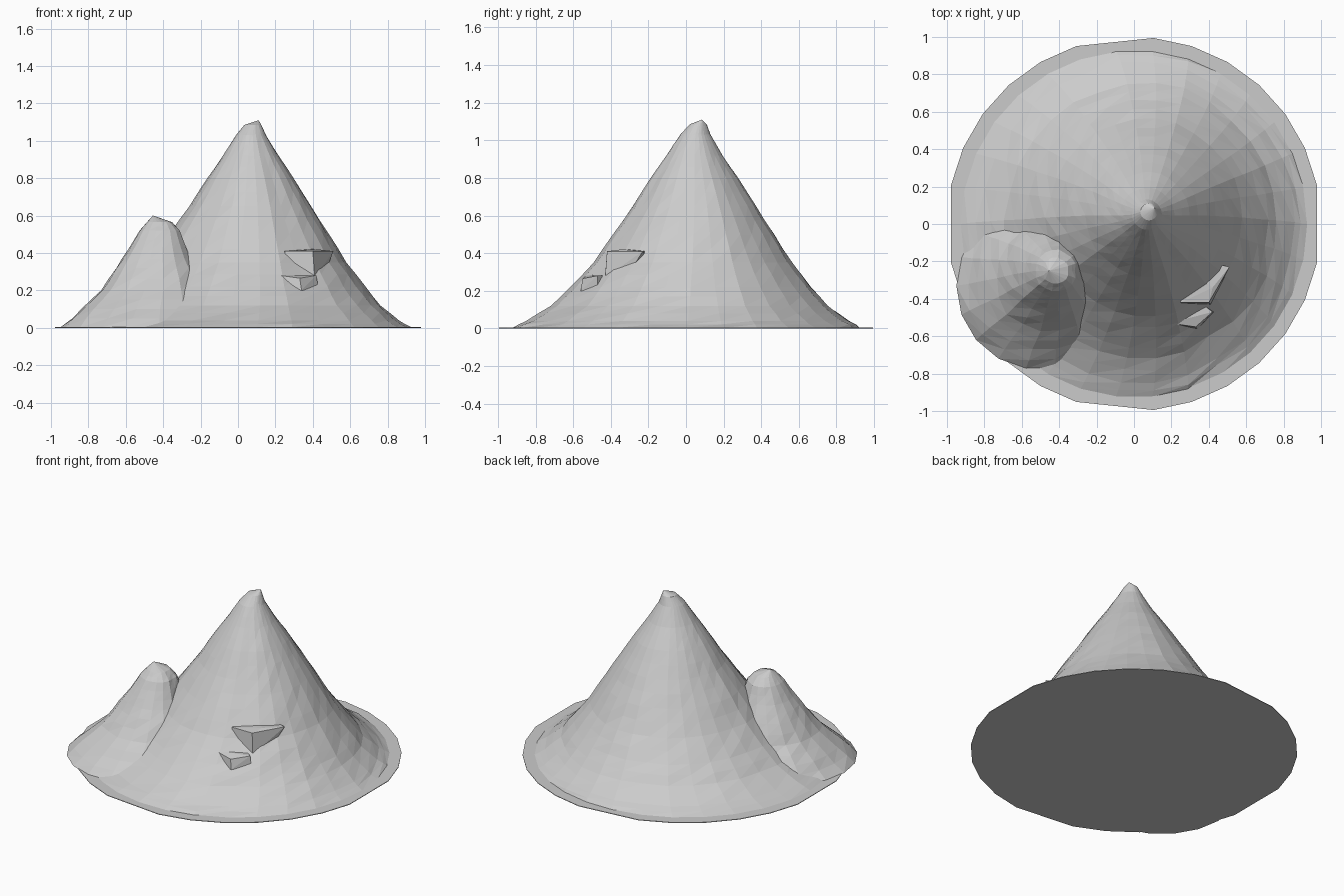
import bpy, bmesh, math, random
from mathutils import Vector

if "Cube" in bpy.data.objects:
    bpy.data.objects.remove(bpy.data.objects["Cube"])
random.seed(4)

stone = bpy.data.materials.new("pale_grey_stone")
stone.diffuse_color = (0.6, 0.6, 0.6, 1)
stone.use_nodes = True
stone.node_tree.nodes["Principled BSDF"].inputs["Base Color"].default_value = stone.diffuse_color


def finish(bm, name):
    bmesh.ops.recalc_face_normals(bm, faces=bm.faces)
    me = bpy.data.meshes.new(name)
    bm.to_mesh(me)
    bm.free()
    me.materials.append(stone)
    ob = bpy.data.objects.new(name, me)
    bpy.context.collection.objects.link(ob)


def loft(name, rings, apex, segs, wobble, refine=2):
    """Stack rough rings (z, radius, cx, cy) up to an apex point."""
    full = []
    for a, b in zip(rings, rings[1:]):
        full += [tuple(p + (q - p) * k / refine for p, q in zip(a, b)) for k in range(refine)]
    full.append(rings[-1])
    ridge = [random.uniform(-1, 1) for _ in range(segs)]
    bm = bmesh.new()
    loops = []
    for n, (z, r, cx, cy) in enumerate(full):
        loop = []
        for i in range(segs):
            a = math.tau * i / segs
            k = 1 + (wobble * (ridge[i] + 0.4 * random.uniform(-1, 1)) if n else 0)
            loop.append(bm.verts.new((cx + r * k * math.cos(a), cy + r * k * math.sin(a), z)))
        loops.append(loop)
    for lo, hi in zip(loops, loops[1:]):
        for i in range(segs):
            j = (i + 1) % segs
            bm.faces.new((lo[i], lo[j], hi[j]))
            bm.faces.new((lo[i], hi[j], hi[i]))
    tip = bm.verts.new(apex)
    for i in range(segs):
        bm.faces.new((loops[-1][i], loops[-1][(i + 1) % segs], tip))
    bm.faces.new(loops[0][::-1])
    finish(bm, name)


def hull(name, pts):
    bm = bmesh.new()
    for p in pts:
        bm.verts.new(p)
    bmesh.ops.convex_hull(bm, input=bm.verts)
    finish(bm, name)


# thin round ground plate
bm = bmesh.new()
bmesh.ops.create_circle(bm, cap_ends=True, segments=30, radius=1)
for v in bm.verts:
    a = math.atan2(v.co.y, v.co.x)
    a = round(a / math.radians(12)) * math.radians(12)
    v.co = (math.cos(a), math.sin(a), 0)
top = bmesh.ops.extrude_face_region(bm, geom=bm.faces[:])["geom"]
for v in top:
    if isinstance(v, bmesh.types.BMVert):
        v.co.z = 0.004
finish(bm, "ground_plate")

# main mountain, leaning slightly to the back right
loft("main_peak", [
    (0.002, .93, 0, 0), (.04, .85, .02, .01), (.12, .73, .04, .02),
    (.22, .635, .05, .025), (.35, .525, .06, .035), (.5, .425, .065, .04),
    (.65, .325, .07, .045), (.8, .23, .07, .045), (.92, .148, .07, .045),
    (1.03, .08, .07, .05), (1.085, .045, .08, .065)],
    (.11, .085, 1.11), 30, .018)

# smaller peak on the front left shoulder
loft("side_peak", [
    (.002, .45, -.50, -.33), (.1, .37, -.48, -.31), (.2, .29, -.45, -.29),
    (.32, .22, -.44, -.27), (.42, .16, -.43, -.26), (.52, .11, -.42, -.25),
    (.565, .07, -.42, -.25)],
    (-.455, -.25, .6), 18, .04)

# rock ledges on the front right slope
hull("upper_ledge", [
    (.51, -.23, .41), (.42, -.34, .42), (.40, -.42, .41), (.25, -.42, .41), (.2, -.15, .42),
    (.26, -.43, .28), (.41, -.43, .27), (.48, -.28, .33), (.2, -.15, .27)])
hull("lower_ledge", [
    (.19, -.53, .285), (.33, -.55, .265), (.42, -.47, .28), (.2, -.3, .28),
    (.2, -.54, .2), (.34, -.56, .2), (.43, -.47, .2), (.2, -.3, .2)])
